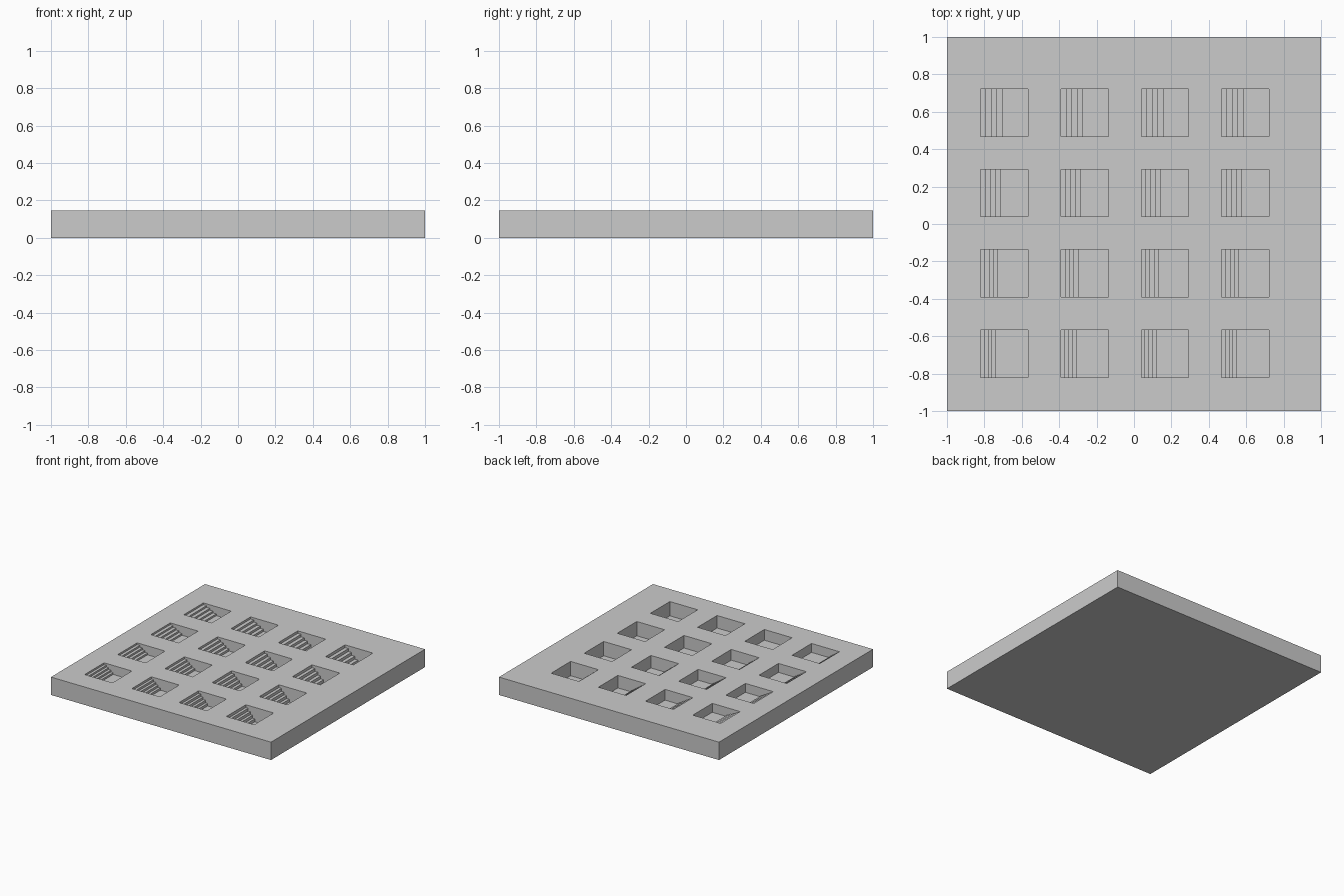
import bpy, bmesh

if "Cube" in bpy.data.objects:
    bpy.data.objects.remove(bpy.data.objects["Cube"])

U = 2 / 680                 # working unit
HEIGHT = 50 * U             # plate thickness
POCKET = 86 * U             # side of a square pocket
PITCH = 146 * U             # spacing of pockets
START = -0.82               # first pocket corner
RISES = [5 * U, 6 * U, 7 * U, 8 * U]     # step height, grows along x
TREADS = [7 * U, 8 * U, 9 * U, 10 * U]   # step depth, grows along y
STEPS = 5

grey = bpy.data.materials.new("light_grey")
grey.use_nodes = True
colour = (0.6, 0.6, 0.6, 1)
grey.diffuse_color = colour
grey.node_tree.nodes["Principled BSDF"].inputs["Base Color"].default_value = colour


def make_object(name, bm):
    bmesh.ops.recalc_face_normals(bm, faces=bm.faces)
    mesh = bpy.data.meshes.new(name)
    bm.to_mesh(mesh)
    bm.free()
    mesh.materials.append(grey)
    obj = bpy.data.objects.new(name, mesh)
    bpy.context.collection.objects.link(obj)
    return obj


def add_stair_pocket(bm, x, y, rise, tread):
    """Prism with a staircase profile that descends towards +x."""
    top = HEIGHT + 0.02
    profile = [(x, top)]
    for i in range(STEPS):
        z = HEIGHT - (i + 1) * rise
        profile.append((x + i * tread, z))
        last = i == STEPS - 1
        profile.append((x + POCKET if last else x + (i + 1) * tread, z))
    profile.append((x + POCKET, top))
    face = bm.faces.new([bm.verts.new((px, y, pz)) for px, pz in profile])
    result = bmesh.ops.extrude_face_region(bm, geom=[face], use_keep_orig=True)
    verts = [v for v in result["geom"] if isinstance(v, bmesh.types.BMVert)]
    bmesh.ops.translate(bm, verts=verts, vec=(0, POCKET, 0))


# Square plate
bm = bmesh.new()
bmesh.ops.create_cube(bm, size=1)
bmesh.ops.scale(bm, verts=bm.verts, vec=(2, 2, HEIGHT))
bmesh.ops.translate(bm, verts=bm.verts, vec=(0, 0, HEIGHT / 2))
plate = make_object("stepped_pocket_plate", bm)

# Grid of stair shaped cutters
bm = bmesh.new()
for col, rise in enumerate(RISES):
    for row, tread in enumerate(TREADS):
        add_stair_pocket(bm, START + col * PITCH, START + row * PITCH, rise, tread)
cutter = make_object("pocket_cutter", bm)
cutter.hide_render = True

# Cut the pockets and keep the finished mesh
cut = plate.modifiers.new("pockets", "BOOLEAN")
cut.operation = "DIFFERENCE"
cut.solver = "EXACT"
cut.object = cutter
depsgraph = bpy.context.evaluated_depsgraph_get()
finished = bpy.data.meshes.new_from_object(plate.evaluated_get(depsgraph))
plate.modifiers.clear()
plate.data = finished
bpy.data.objects.remove(cutter)
